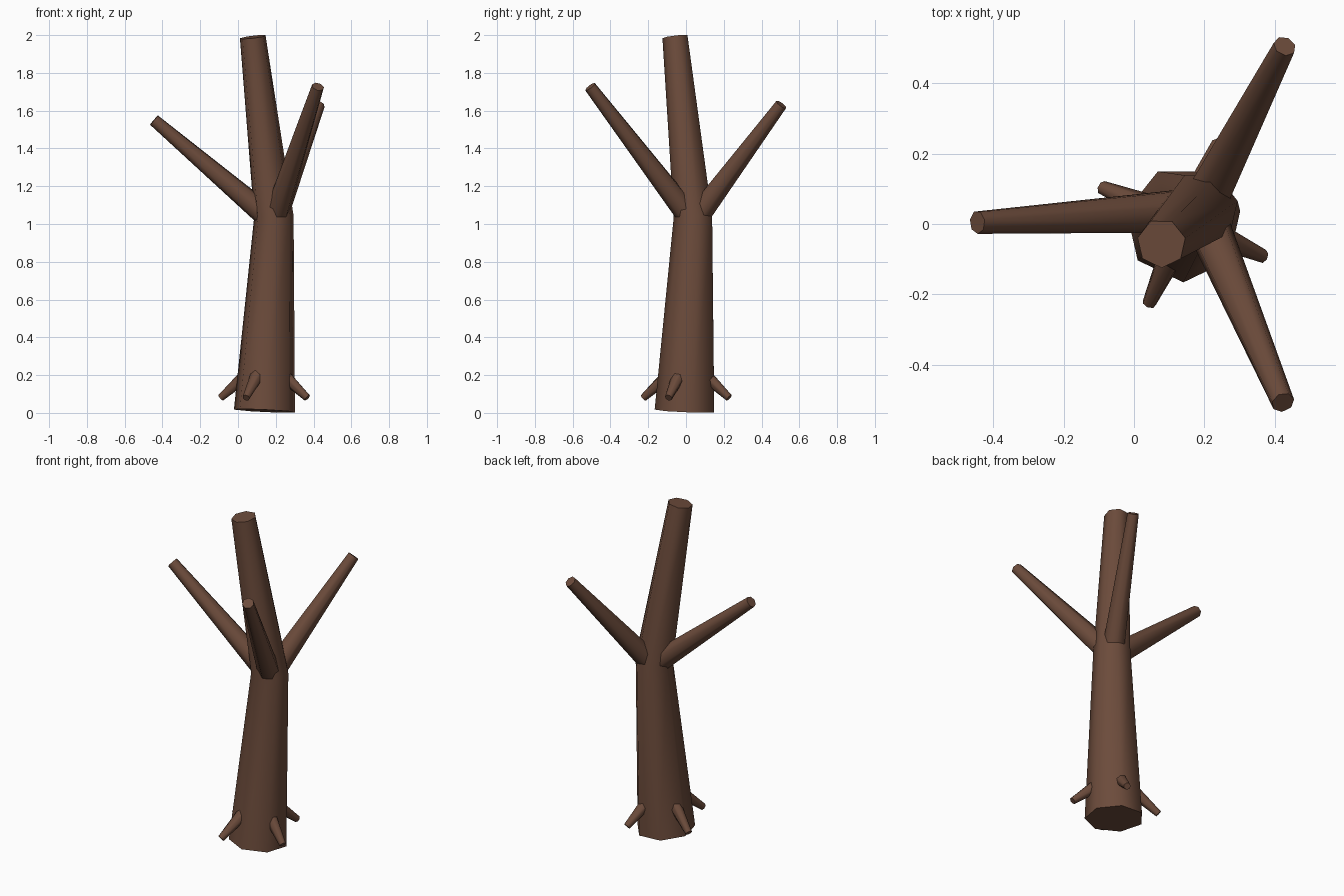
import bpy
import bmesh
import math
from mathutils import Vector

SIDES = 7

cube = bpy.data.objects.get("Cube")
if cube:
    bpy.data.objects.remove(cube, do_unlink=True)

bark = bpy.data.materials.new("brown bark")
bark.use_nodes = True
color = (0.15, 0.071, 0.044, 1)
bark.diffuse_color = color
bsdf = bark.node_tree.nodes["Principled BSDF"]
bsdf.inputs["Base Color"].default_value = color
bsdf.inputs["Roughness"].default_value = 0.9


def limb(name, points, radii):
    """Tapered, capped tube with one polygon ring per point."""
    points = [Vector(p) for p in points]
    bm = bmesh.new()
    rings = []
    for i, (center, radius) in enumerate(zip(points, radii)):
        before = points[max(i - 1, 0)]
        after = points[min(i + 1, len(points) - 1)]
        turn = Vector((0, 0, 1)).rotation_difference(after - before)
        ring = []
        for k in range(SIDES):
            a = 2 * math.pi * k / SIDES - math.pi / 2
            offset = Vector((math.cos(a), math.sin(a), 0)) * radius
            ring.append(bm.verts.new(center + turn @ offset))
        rings.append(ring)
    for low, high in zip(rings, rings[1:]):
        for k in range(SIDES):
            n = (k + 1) % SIDES
            bm.faces.new((low[k], low[n], high[n], high[k]))
    bm.faces.new(rings[0][::-1])
    bm.faces.new(rings[-1])
    mesh = bpy.data.meshes.new(name)
    bm.to_mesh(mesh)
    bm.free()
    mesh.materials.append(bark)
    obj = bpy.data.objects.new(name, mesh)
    bpy.context.collection.objects.link(obj)
    bpy.ops.object.select_all(action="DESELECT")
    obj.select_set(True)
    bpy.context.view_layer.objects.active = obj
    bpy.ops.object.shade_smooth_by_angle(angle=math.radians(60))


# Trunk, bent at the fork
foot = (0.14, 0, 0.011)
fork = (0.19, 0.042, 1.04)
limb("trunk", [foot, fork, (0.078, -0.055, 1.99)], [0.166, 0.107, 0.07])

# Branches fan out from the fork
branches = {
    "right_branch": (-0.445, 0.005, 1.55),
    "front_branch": (0.423, -0.507, 1.727),
    "back_branch": (0.428, 0.505, 1.632),
}
for name, tip in branches.items():
    limb(name, [(0.19, 0.042, 1.01), tip], [0.066, 0.033])

# Root spurs slope down from inside the trunk
roots = {
    "right_root": (-0.09, 0.103, 0.08),
    "front_root": (0.043, -0.225, 0.08),
    "left_root": (0.367, -0.092, 0.08),
    "back_root": (0.24, 0.228, 0.08),
}
for name, tip in roots.items():
    limb(name, [(0.147, 0.005, 0.29), tip], [0.05, 0.02])
